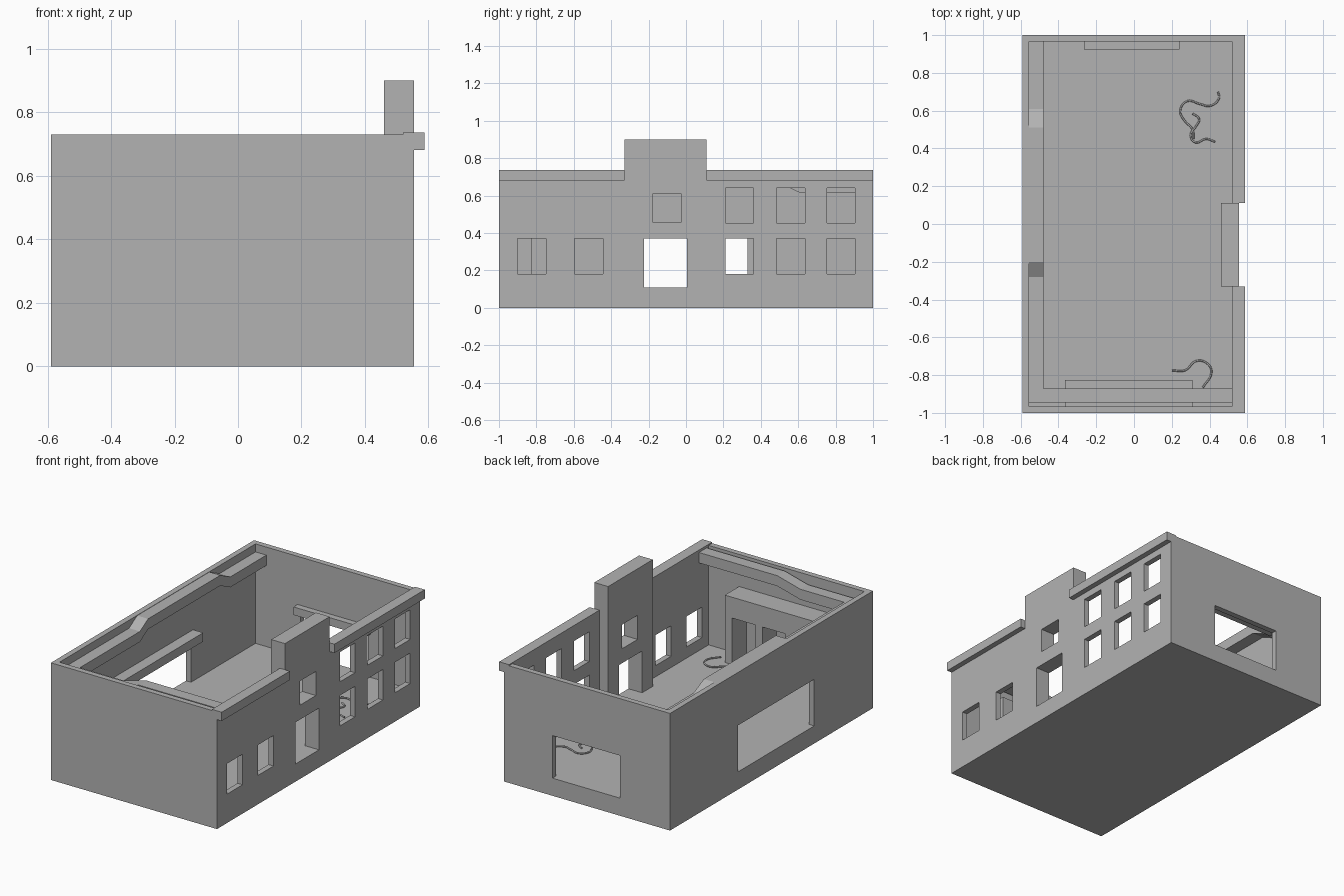
import bpy, bmesh
from mathutils import Vector

if "Cube" in bpy.data.objects:
    bpy.data.objects.remove(bpy.data.objects["Cube"], do_unlink=True)


def material(name, value):
    mat = bpy.data.materials.new(name)
    mat.use_nodes = True
    colour = (value, value, value, 1)
    mat.diffuse_color = colour
    mat.node_tree.nodes["Principled BSDF"].inputs["Base Color"].default_value = colour
    return mat


GREY = material("plain grey", 0.45)
FLOOR, TOP = 0.11, 0.73


def finish(bm, name):
    bmesh.ops.recalc_face_normals(bm, faces=bm.faces[:])
    mesh = bpy.data.meshes.new(name)
    bm.to_mesh(mesh)
    bm.free()
    mesh.materials.append(GREY)
    obj = bpy.data.objects.new(name, mesh)
    bpy.context.collection.objects.link(obj)
    return obj


def extrude(bm, offset):
    new = bmesh.ops.extrude_face_region(bm, geom=bm.faces[:])["geom"]
    verts = [v for v in new if isinstance(v, bmesh.types.BMVert)]
    bmesh.ops.translate(bm, verts=verts, vec=offset)


def panel(name, axis, span, depth, z0, z1, holes=()):
    """Upright slab running along an axis, with rectangular (a0, a1, z0, z1) holes."""
    bm = bmesh.new()
    us = sorted(set(span) | {u for h in holes for u in h[:2]})
    zs = sorted({z0, z1} | {z for h in holes for z in h[2:]})

    def place(u, d, z):
        return Vector((u, d, z) if axis == "x" else (d, u, z))
    grid = {(u, z): bm.verts.new(place(u, depth[0], z)) for u in us for z in zs}
    for a, b in zip(us, us[1:]):
        for c, d in zip(zs, zs[1:]):
            mu, mz = (a + b) / 2, (c + d) / 2
            if not any(h[0] < mu < h[1] and h[2] < mz < h[3] for h in holes):
                bm.faces.new([grid[k] for k in ((a, c), (b, c), (b, d), (a, d))])
    extrude(bm, place(0, depth[1] - depth[0], 0))
    loose = [v for v in bm.verts if not v.link_faces]
    bmesh.ops.delete(bm, geom=loose, context="VERTS")
    return finish(bm, name)


def stepped_beam(name, axis, tops, depth, thick=0.065):
    """Beam whose height changes along its length, from (position, top) points."""
    bm = bmesh.new()
    outline = tops + [(u, z - thick) for u, z in reversed(tops)]
    make = (lambda u, z, d: (u, d, z)) if axis == "x" else (lambda u, z, d: (d, u, z))
    bm.faces.new([bm.verts.new(make(u, z, depth[0])) for u, z in outline])
    extrude(bm, Vector(make(0, 0, depth[1] - depth[0])))
    return finish(bm, name)


def cable(name, points):
    curve = bpy.data.curves.new(name, "CURVE")
    curve.dimensions = "3D"
    curve.bevel_depth, curve.bevel_resolution, curve.resolution_u = 0.005, 1, 5
    curve.use_fill_caps = True
    spline = curve.splines.new("BEZIER")
    spline.bezier_points.add(len(points) - 1)
    for bp, (x, y) in zip(spline.bezier_points, points):
        bp.co = (x, y, FLOOR + 0.005)
        bp.handle_left_type = bp.handle_right_type = "AUTO"
    curve.materials.append(GREY)
    bpy.context.collection.objects.link(bpy.data.objects.new(name, curve))


# Base slab and the outer walls
panel("floor_slab", "x", (-0.59, 0.555), (-1, 1), 0, FLOOR)
panel("front_wall", "x", (-0.59, 0.555), (-1, -0.965), FLOOR, TOP)
panel("back_wall", "x", (-0.59, 0.555), (0.965, 1), FLOOR, TOP,
      [(-0.245, 0.22, FLOOR, 0.375)])
panel("plain_side_wall", "y", (-0.965, 0.965), (-0.59, -0.555), FLOOR, TOP,
      [(-0.42, 0.33, FLOOR, 0.40)])

# Window wall, on both sides of the entrance tower
low, high = (0.18, 0.37), (0.455, 0.64)
panel("window_wall_front", "y", (-0.965, -0.33), (0.52, 0.555), FLOOR, TOP,
      [(y, y + 0.152, *low) for y in (-0.9, -0.595)])
panel("window_wall_back", "y", (0.11, 0.965), (0.52, 0.555), FLOOR, TOP,
      [(y, y + 0.15, *row) for y in (0.21, 0.485, 0.753) for row in (low, high)])
panel("entrance_tower", "y", (-0.33, 0.11), (0.46, 0.555), FLOOR, 0.9,
      [(-0.18, -0.025, 0.46, 0.61), (-0.225, 0.005, FLOOR, 0.37)])

# Overhanging wall caps
for side, span in (("front", (-1, -0.33)), ("back", (0.11, 1))):
    panel("wall_cap_" + side, "y", span, (0.52, 0.588), 0.682, 0.737)

# Stepped beams under the wall tops
stepped_beam("side_beam", "y", [(-0.945, 0.68), (-0.28, 0.68), (-0.2, 0.728),
             (0.51, 0.728), (0.61, 0.68), (0.965, 0.68)], (-0.555, -0.48))
stepped_beam("front_beam", "x", [(-0.48, 0.68), (-0.18, 0.68), (-0.02, 0.722),
             (0.52, 0.722)], (-0.945, -0.87))

# Lintels over the wide openings
panel("side_lintel", "y", (-0.44, 0.35), (-0.555, -0.485), 0.375, 0.43)
panel("back_lintel", "x", (-0.265, 0.24), (0.925, 0.965), 0.38, 0.43)

# Inner portal with its bays and shelves
bays = [(x, x + 0.16, FLOOR, 0.4) for x in (0.1, -0.11, -0.32)]
panel("portal", "x", (-0.365, 0.31), (-0.965, -0.825), FLOOR, 0.53, bays)
for i, z in enumerate((0.18, 0.22, 0.26)):
    panel(f"portal_shelf_{i + 1}", "x", (-0.11, 0.05), (-0.96, -0.85), z, z + 0.015)

# Loose cables on the floor
cable("front_cable", [(0.2, -0.775), (0.27, -0.775), (0.33, -0.725), (0.39, -0.74),
                      (0.41, -0.785), (0.365, -0.865)])
cable("back_cable", [(0.445, 0.7), (0.45, 0.665), (0.4, 0.625), (0.35, 0.635),
                     (0.28, 0.65), (0.245, 0.6), (0.265, 0.55), (0.31, 0.5),
                     (0.315, 0.45)])
cable("looped_cable", [(0.31, 0.585), (0.345, 0.555), (0.33, 0.52), (0.3, 0.47),
                       (0.325, 0.432), (0.38, 0.45), (0.43, 0.435)])
